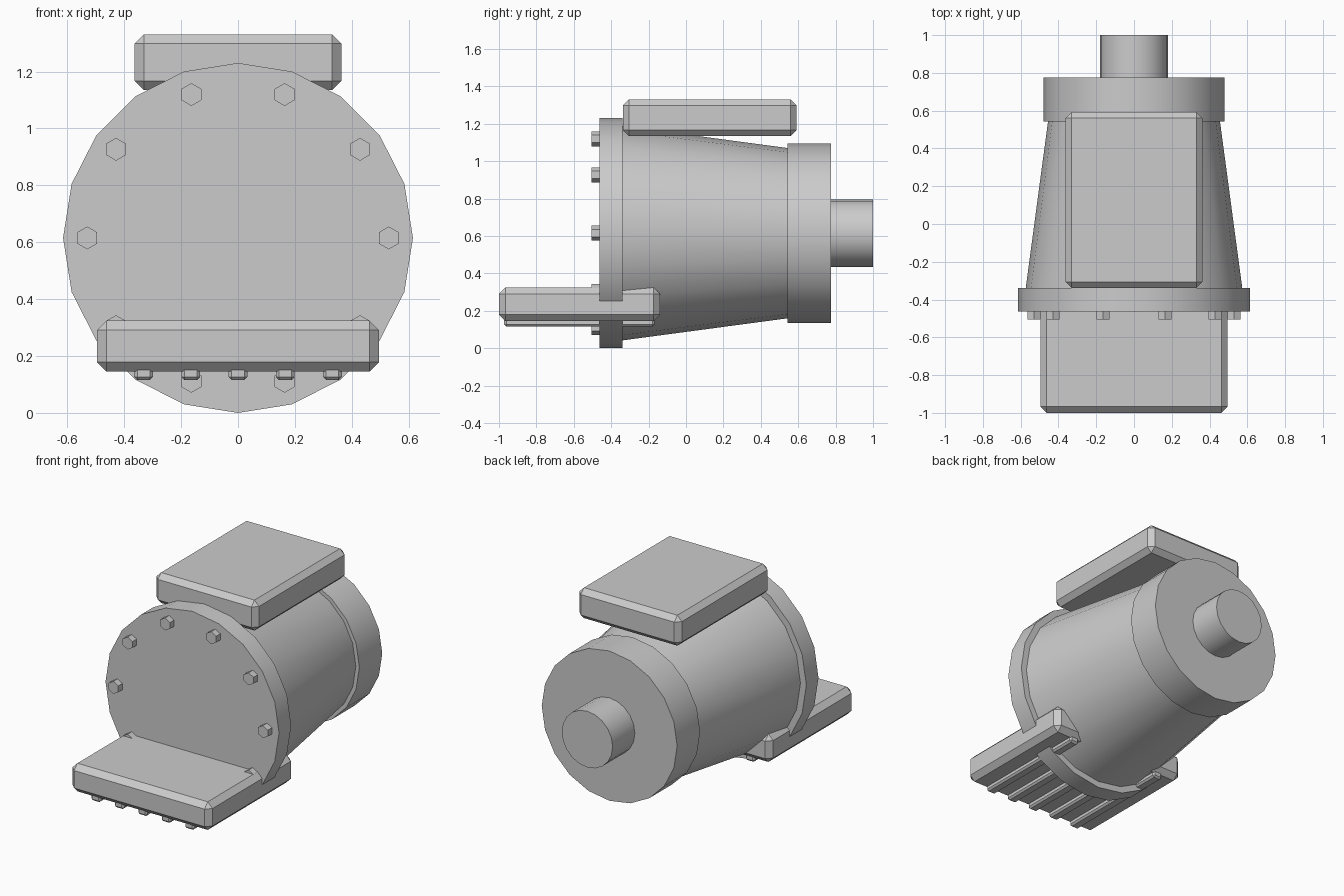
import bpy, bmesh
from math import sin, cos, pi, radians

if "Cube" in bpy.data.objects:
    bpy.data.objects.remove(bpy.data.objects["Cube"])

AXIS_Z = 0.615  # height of the motor axis


def add_object(name, bm):
    bmesh.ops.recalc_face_normals(bm, faces=bm.faces)
    mesh = bpy.data.meshes.new(name)
    bm.to_mesh(mesh)
    bm.free()
    ob = bpy.data.objects.new(name, mesh)
    bpy.context.collection.objects.link(ob)
    return ob


def drum(name, sides, r0, r1, y0, y1, x=0.0, z=AXIS_Z, smooth=True):
    """Capped cylinder or cone along y, with one corner pointing up."""
    bm = bmesh.new()
    rings = []
    for r, y in ((r0, y0), (r1, y1)):
        rings.append([bm.verts.new((x + r * sin(2 * pi * i / sides), y,
                                    z + r * cos(2 * pi * i / sides)))
                      for i in range(sides)])
    a, b = rings
    bm.faces.new(a)
    bm.faces.new(b)
    for i in range(sides):
        j = (i + 1) % sides
        bm.faces.new((a[i], a[j], b[j], b[i]))
    ob = add_object(name, bm)
    if smooth:
        bpy.ops.object.select_all(action='DESELECT')
        ob.select_set(True)
        bpy.context.view_layer.objects.active = ob
        bpy.ops.object.shade_smooth_by_angle(angle=radians(30))
    return ob


def chamfered_box(name, lo, hi, chamfer):
    """Box between two corners with flat chamfered edges."""
    bm = bmesh.new()
    bmesh.ops.create_cube(bm, size=1)
    for v in bm.verts:
        v.co = [lo[k] + (v.co[k] + 0.5) * (hi[k] - lo[k]) for k in range(3)]
    bmesh.ops.bevel(bm, geom=bm.edges[:], offset=chamfer, segments=1,
                    affect='EDGES', offset_type='OFFSET')
    return add_object(name, bm)


# Motor housing, front to back
drum("front_flange", 20, 0.615, 0.615, -0.463, -0.34)
drum("tapered_body", 20, 0.576, 0.453, -0.36, 0.56)
drum("rear_collar", 20, 0.48, 0.48, 0.543, 0.775)
drum("output_shaft", 20, 0.18, 0.18, 0.75, 1.0)

# Ring of hexagonal bolts on the flange
for i in range(10):
    a = 2 * pi * i / 10
    drum(f"flange_bolt_{i + 1}", 6, 0.04, 0.04, -0.505, -0.44,
         x=0.53 * cos(a), z=AXIS_Z + 0.53 * sin(a), smooth=False)

# Terminal box on top
chamfered_box("top_box", (-0.363, -0.338, 1.135), (0.363, 0.592, 1.33), 0.032)

# Foot plate at the front with grip ribs underneath
chamfered_box("foot_plate", (-0.496, -1.0, 0.145), (0.496, -0.14, 0.325), 0.034)
for i in range(5):
    x = (i - 2) * 0.166
    chamfered_box(f"foot_rib_{i + 1}", (x - 0.033, -0.972, 0.115),
                  (x + 0.033, -0.168, 0.165), 0.011)
